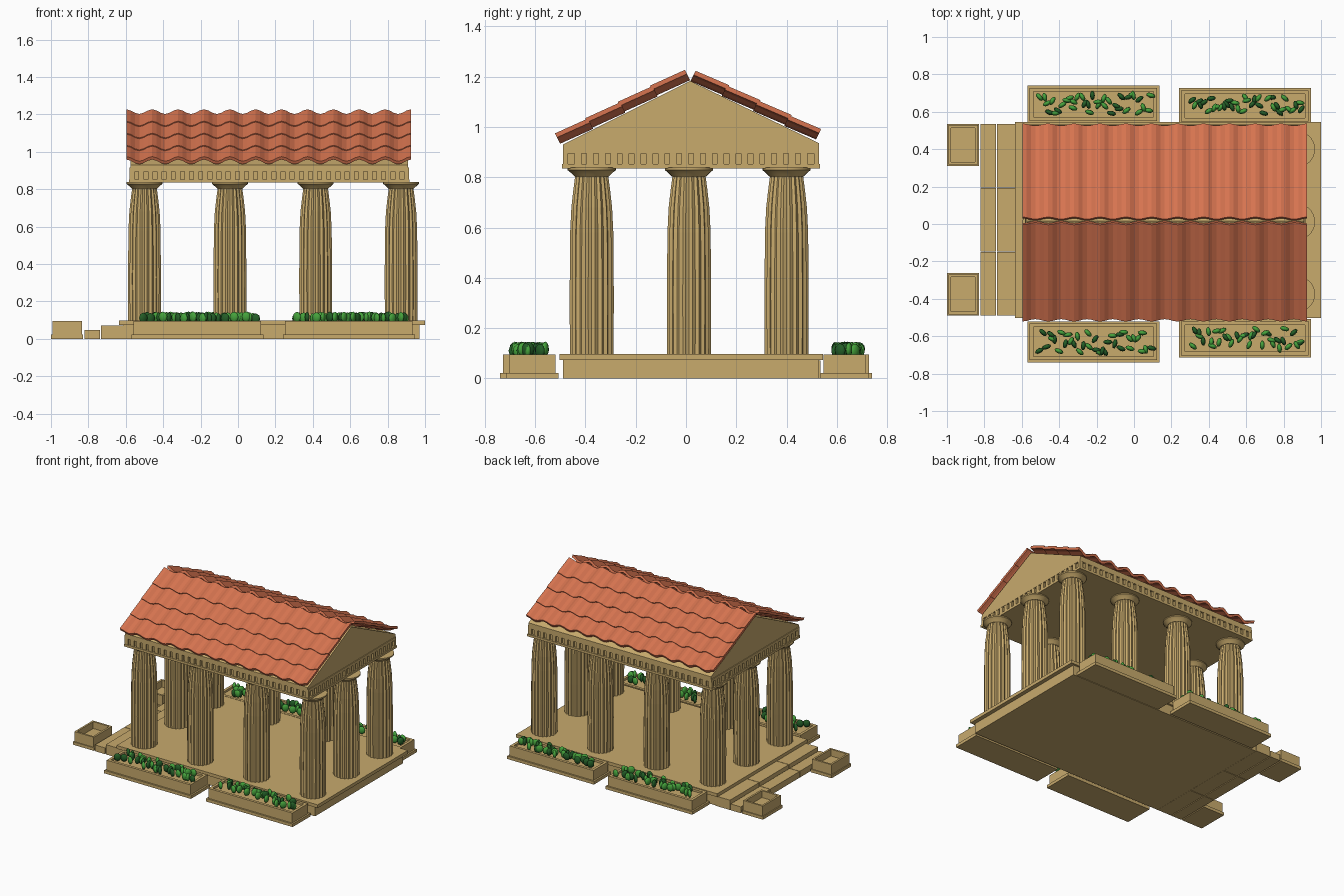
import bpy, bmesh, math, random
from mathutils import Matrix, Vector

if "Cube" in bpy.data.objects:
    bpy.data.objects.remove(bpy.data.objects["Cube"])

random.seed(4)


def material(name, rgb):
    m = bpy.data.materials.new(name)
    m.diffuse_color = (*rgb, 1)
    m.use_nodes = True
    m.node_tree.nodes["Principled BSDF"].inputs["Base Color"].default_value = m.diffuse_color
    return m


STONE = material("sandstone", (0.58, 0.405, 0.152))
TILE = material("terracotta", (0.68, 0.175, 0.08))
LEAF = material("leaf green", (0.06, 0.36, 0.045))
DARK = material("dark leaf green", (0.017, 0.11, 0.02))


def finish(name, bm, *mats, smooth=None):
    bmesh.ops.recalc_face_normals(bm, faces=bm.faces)
    me = bpy.data.meshes.new(name)
    bm.to_mesh(me)
    bm.free()
    for m in mats:
        me.materials.append(m)
    ob = bpy.data.objects.new(name, me)
    bpy.context.collection.objects.link(ob)
    if smooth:
        bpy.context.view_layer.objects.active = ob
        ob.select_set(True)
        bpy.ops.object.shade_smooth_by_angle(angle=math.radians(smooth))
        ob.select_set(False)
    return ob


def loft(bm, rings):
    """Skin a list of equal-length point rings and cap both ends."""
    loops = [[bm.verts.new(p) for p in r] for r in rings]
    n = len(loops[0])
    for a, b in zip(loops, loops[1:]):
        for i in range(n):
            j = (i + 1) % n
            bm.faces.new((a[i], a[j], b[j], b[i]))
    bm.faces.new(loops[0][::-1])
    bm.faces.new(loops[-1])


def rect(x0, x1, y0, y1, z, d=0.0):
    return [(x0 + d, y0 + d, z), (x1 - d, y0 + d, z), (x1 - d, y1 - d, z), (x0 + d, y1 - d, z)]


def box(bm, x0, x1, y0, y1, z0, z1):
    loft(bm, [rect(x0, x1, y0, y1, z0), rect(x0, x1, y0, y1, z1)])


# Platform: lower block and wider top slab
bm = bmesh.new()
box(bm, -0.615, 0.97, -0.49, 0.53, 0, 0.075)
box(bm, -0.635, 1.0, -0.503, 0.545, 0.073, 0.097)
finish("platform", bm, STONE)

# Two steps, each of three blocks with thin joints
bm = bmesh.new()
for x0, x1, h in ((-0.82, -0.738, 0.046), (-0.732, -0.616, 0.072)):
    for k in range(3):
        y = -0.49 + k * 0.343
        box(bm, x0, x1, y, y + 0.339, 0, h)
finish("steps", bm, STONE)


# Planters: foot flange, walls, sunken bed
def planter(name, x0, x1, y0, y1, flange, wall, bed):
    bm = bmesh.new()
    a, b = flange, flange + wall
    loft(bm, [rect(x0, x1, y0, y1, z, d) for z, d in
              ((0, 0), (0.022, 0), (0.022, a), (0.095, a), (0.095, b), (bed, b))])
    finish(name, bm, STONE)


def plants(name, x0, x1, y0, y1):
    bm = bmesh.new()
    for k in range(36):
        x = x0 + (x1 - x0) * (k + random.random()) / 36
        loc = Vector((x, random.uniform(y0, y1), random.uniform(0.108, 0.118)))
        mat = (Matrix.Translation(loc) @ Matrix.Rotation(random.uniform(0, math.pi), 4, 'Z')
               @ Matrix.Diagonal((0.025, 0.013, 0.028, 1)))
        r = bmesh.ops.create_icosphere(bm, subdivisions=2, radius=1, matrix=mat)
        idx = int(random.random() < 0.35)
        for f in {f for v in r["verts"] for f in v.link_faces}:
            f.material_index = idx
    finish(name, bm, LEAF, DARK, smooth=60)


for name, x0, x1, y0, y1 in (("front_left", -0.57, 0.135, -0.74, -0.52),
                             ("front_right", 0.24, 0.945, -0.715, -0.507),
                             ("back_left", -0.57, 0.135, 0.54, 0.74),
                             ("back_right", 0.24, 0.945, 0.535, 0.727)):
    planter(name + "_planter", x0, x1, y0, y1, 0.012, 0.02, 0.08)
    plants(name + "_plants", x0 + 0.06, x1 - 0.04, y0 + 0.05, y1 - 0.05)
planter("entrance_planter_front", -1, -0.828, -0.49, -0.262, 0.007, 0.014, 0.045)
planter("entrance_planter_back", -1, -0.828, 0.31, 0.535, 0.007, 0.014, 0.045)


# Columns: fluted shaft with entasis and flared round capital
def ring(cx, cy, z, r, n, groove=1.0):
    return [(cx + (r if i % 2 else r * groove) * math.cos(math.tau * i / n),
             cy + (r if i % 2 else r * groove) * math.sin(math.tau * i / n), z) for i in range(n)]


SHAFT = ((0.095, 0.088), (0.33, 0.089), (0.58, 0.087), (0.68, 0.082), (0.75, 0.074), (0.81, 0.066))
CAP = ((0.803, 0.068), (0.812, 0.077), (0.824, 0.09), (0.828, 0.096), (0.838, 0.096))
count = 0
for i, cx in enumerate((-0.5, -0.043, 0.415, 0.872)):
    for j, cy in enumerate((-0.375, 0.012, 0.4)):
        if i in (1, 2) and j == 1:
            continue
        count += 1
        bm = bmesh.new()
        loft(bm, [ring(cx, cy, z, r, 40, 0.91) for z, r in SHAFT])
        finish(f"column_shaft_{count}", bm, STONE)
        bm = bmesh.new()
        loft(bm, [ring(cx, cy, z, r, 28) for z, r in CAP])
        finish(f"column_capital_{count}", bm, STONE, smooth=35)

# Entablature: lower plate, recessed frieze with dentils, upper plate
X0, X1, Y0, Y1 = -0.58, 0.915, -0.49, 0.53
bm = bmesh.new()
loft(bm, [rect(X0, X1, Y0, Y1, z, d) for z, d in
          ((0.835, -0.003), (0.852, -0.003), (0.852, 0.014), (0.895, 0.014), (0.895, 0), (0.915, 0))])
finish("entablature", bm, STONE)
bm = bmesh.new()
for k in range(31):
    x = X0 + (X1 - X0 - 0.028) * k / 30
    box(bm, x, x + 0.028, Y0 + 0.001, Y0 + 0.02, 0.851, 0.896)
    box(bm, x, x + 0.028, Y1 - 0.02, Y1 - 0.001, 0.851, 0.896)
for k in range(1, 21):
    y = Y0 + (Y1 - Y0 - 0.028) * k / 21
    box(bm, X0 + 0.001, X0 + 0.02, y, y + 0.028, 0.851, 0.896)
    box(bm, X1 - 0.02, X1 - 0.001, y, y + 0.028, 0.851, 0.896)
finish("dentils", bm, STONE)

# Gable block under the roof
bm = bmesh.new()
gable = ((Y0, 0.913), (Y1, 0.913), (Y1, 0.935), (0.017, 1.183), (Y0, 0.93))
loft(bm, [[(x, y, z) for y, z in gable] for x in (X0 + 0.005, X1 - 0.005)])
finish("pediment", bm, STONE)


# Roof: four overlapping courses of wavy tiles on each slope
def roof(name, ridge, eave):
    top, low = Vector((0, *ridge)), Vector((0, *eave))
    down = low - top
    n = Vector((0, -down.z, down.y)).normalized()
    if n.z < 0:
        n = -n
    waves, seg, rows = 11, 6, 4
    xs = [-0.597 + 1.522 * k / (waves * seg) for k in range(waves * seg + 1)]
    wave = [0.014 + 0.014 * math.cos(math.tau * k / seg) for k in range(waves * seg + 1)]
    bm = bmesh.new()
    for r in range(rows):
        rings = []
        for t, lift in ((r / rows, 0.0), (min((r + 1.06) / rows, 1), 0.006)):
            base = top + down * t
            upper = [Vector((x, 0, 0)) + base + n * (w + 0.018 + lift) for x, w in zip(xs, wave)]
            lower = [Vector((x, 0, 0)) + base + n * (w + lift) for x, w in zip(xs, wave)]
            rings.append(upper + lower[::-1])
        loft(bm, rings)
    finish(name, bm, TILE)


roof("front_roof_tiles", (0.016, 1.186), (-0.498, 0.928))
roof("back_roof_tiles", (0.018, 1.182), (0.515, 0.945))
